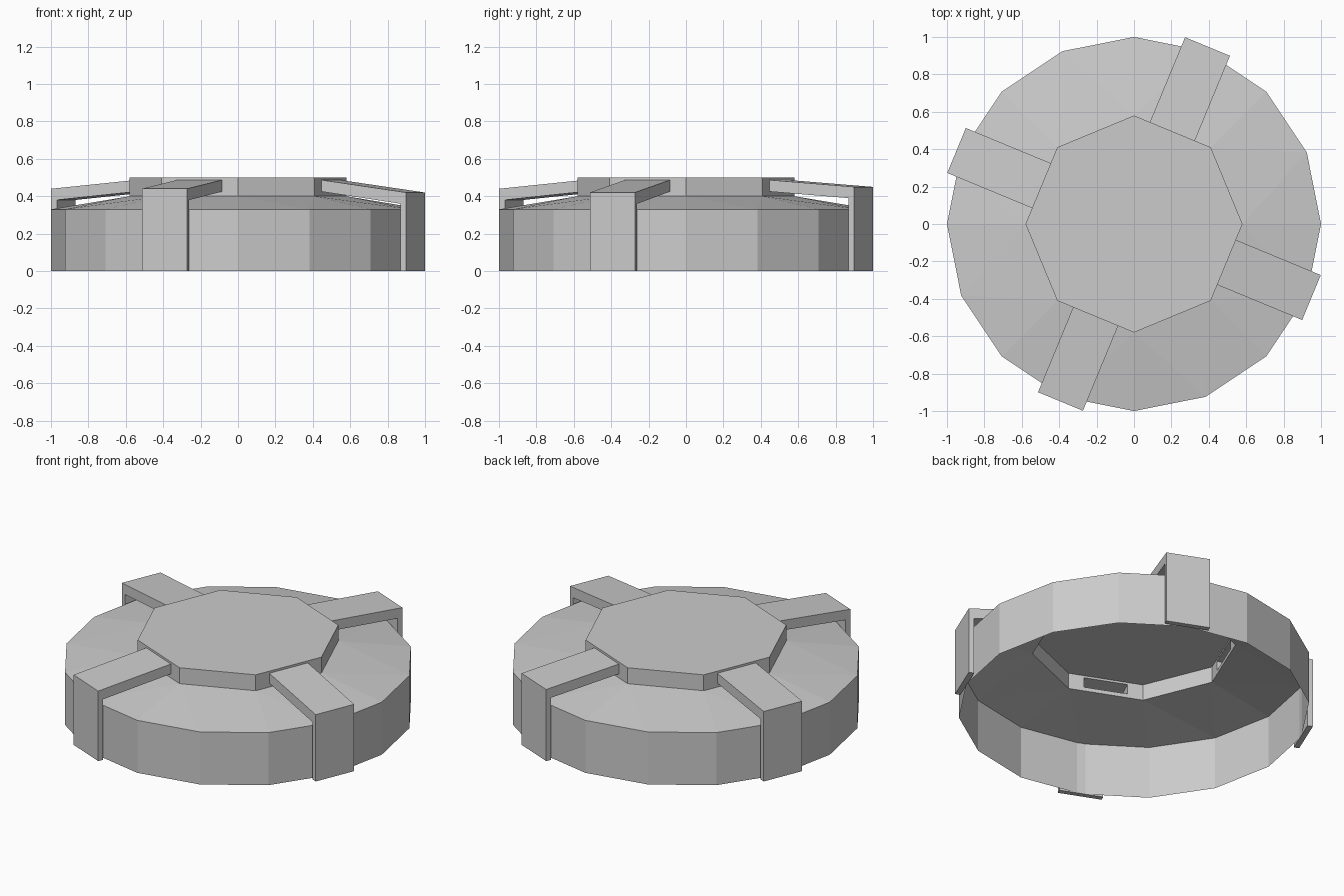
import bpy, bmesh
from math import cos, sin, pi, radians

if "Cube" in bpy.data.objects:
    bpy.data.objects.remove(bpy.data.objects["Cube"])

R, RI = 1.0, 0.58                     # rim and hub radius
Z_RIM, Z_HUB, Z_TOP = 0.33, 0.40, 0.50
HW = 0.13                             # half width of a strap
IN_LO, IN_HI = 0.425, 0.487           # strap section where it meets the hub
APO = RI * cos(pi / 8)
R_IN, R_OUT = 0.995, 1.027            # inner and outer face of strap leg
STRAPS = {1: 0.45, 3: 0.44, 5: 0.44, 7: 0.42}   # hub side -> outer height


def frame(angle):
    """Map radial, sideways and height values to world space."""
    c, s = cos(angle), sin(angle)
    return lambda r, t, z: (r * c - t * s, r * s + t * c, z)


def finish(bm, name):
    me = bpy.data.meshes.new(name)
    bm.to_mesh(me)
    bm.free()
    ob = bpy.data.objects.new(name, me)
    bpy.context.collection.objects.link(ob)
    return ob


def ring(bm, n, r, z):
    return [bm.verts.new((r * cos(2 * pi * i / n), r * sin(2 * pi * i / n), z))
            for i in range(n)]


# Open-bottomed lid: 16-sided rim, sloping shoulder, 8-sided hub
bm = bmesh.new()
base, rim = ring(bm, 16, R, 0), ring(bm, 16, R, Z_RIM)
low, top = ring(bm, 8, RI, Z_HUB), ring(bm, 8, RI, Z_TOP)
for i in range(16):
    j = (i + 1) % 16
    bm.faces.new((base[i], base[j], rim[j], rim[i]))
for k in range(8):
    n = (k + 1) % 8
    a, m, b = rim[2 * k], rim[2 * k + 1], rim[(2 * k + 2) % 16]
    bm.faces.new((a, m, low[k]))
    bm.faces.new((m, low[n], low[k]))
    bm.faces.new((m, b, low[n]))
    wall = (low[k], low[n], top[n], top[k])
    if k in STRAPS:
        # hub wall with a slot opening into the strap
        p = frame(radians(22.5 + 45 * k))
        slot = [bm.verts.new(p(APO, t, z)) for t, z in
                ((-HW, IN_LO), (HW, IN_LO), (HW, IN_HI), (-HW, IN_HI))]
        for i in range(4):
            j = (i + 1) % 4
            bm.faces.new((wall[i], wall[j], slot[j], slot[i]))
    else:
        bm.faces.new(wall)
bm.faces.new(top)
finish(bm, "lid")

# Hollow bent straps: sloping arm then a leg down the rim
for number, (k, z_out) in enumerate(STRAPS.items(), 1):
    p = frame(radians(22.5 + 45 * k))
    outer = [(APO, IN_HI), (R_OUT, z_out), (R_OUT, 0)]
    inner = [(APO, IN_LO), (R_IN, z_out - 0.06), (R_IN, 0)]
    bm = bmesh.new()
    sections = []
    for (ro, zo), (ri, zi) in zip(outer, inner):
        sections.append([bm.verts.new(p(*v)) for v in
                         ((ri, -HW, zi), (ri, HW, zi), (ro, HW, zo), (ro, -HW, zo))])
    for s0, s1 in zip(sections, sections[1:]):
        for i in range(4):
            j = (i + 1) % 4
            bm.faces.new((s0[j], s0[i], s1[i], s1[j]))
    bm.faces.new(sections[-1])
    bmesh.ops.recalc_face_normals(bm, faces=bm.faces)
    finish(bm, f"strap_{number}")
